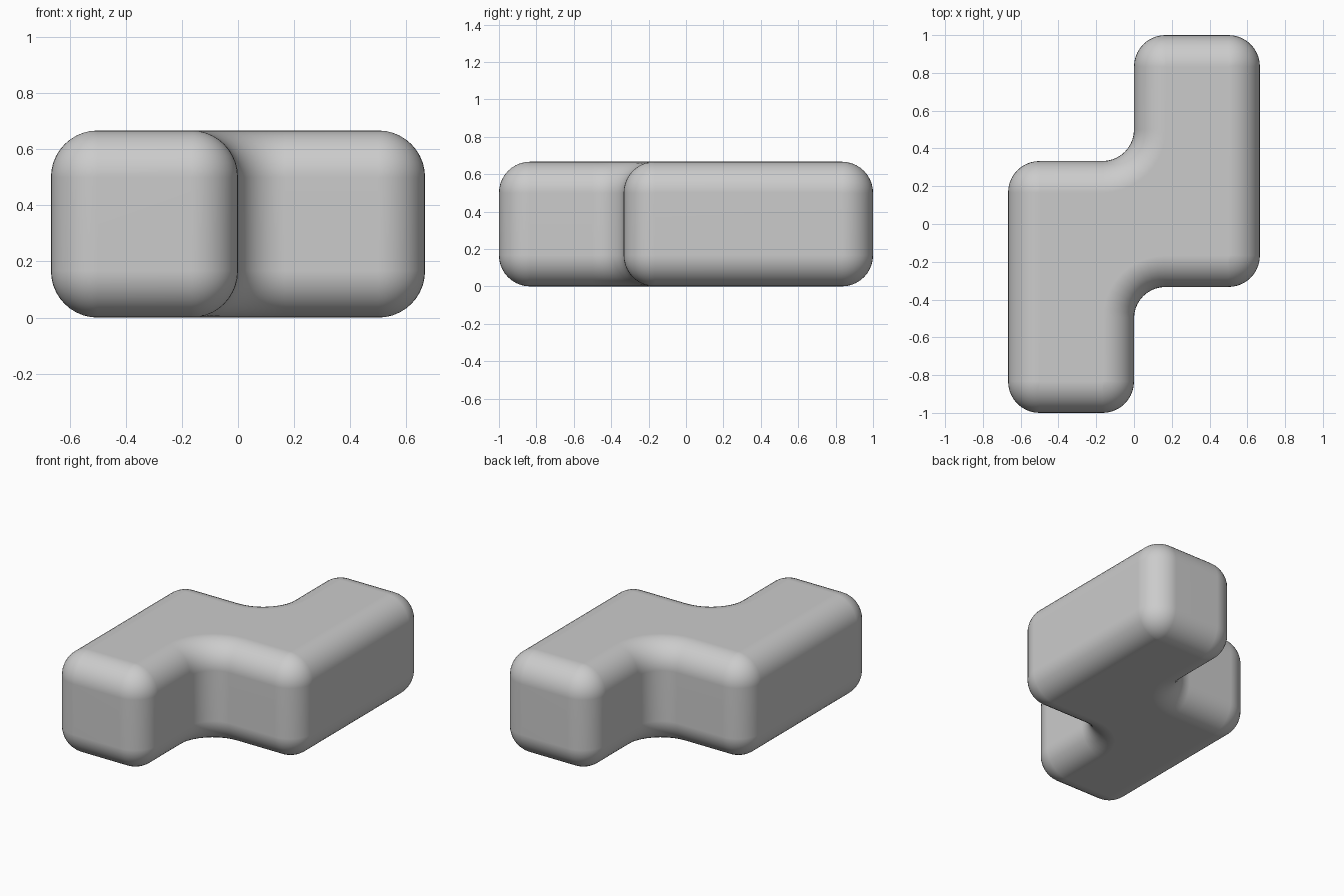
import bpy, bmesh, math
from mathutils import Vector

if "Cube" in bpy.data.objects:
    bpy.data.objects.remove(bpy.data.objects["Cube"])

U = 1 / 3            # grid unit
H = 2 * U            # height
R = U / 2            # rounding radius of every edge
SEG = 10

# Stepped outline, counter-clockwise, in grid units
outline = [Vector(p) * U for p in
           [(-2, -3), (0, -3), (0, -1), (2, -1), (2, 3), (0, 3), (0, 1), (-2, 1)]]


def ring_points(inset):
    """Outline with rounded corners, shrunk inwards by inset."""
    pts = []
    n = len(outline)
    for i, p in enumerate(outline):
        a = (p - outline[i - 1]).normalized()
        b = (outline[(i + 1) % n] - p).normalized()
        convex = a.x * b.y - a.y * b.x > 0
        radius = R - inset if convex else R + inset
        centre = p + R * (b - a)
        for k in range(SEG + 1):
            t = math.pi / 2 * k / SEG
            pts.append(centre + radius * (a * math.sin(t) - b * math.cos(t)))
    return pts


# Quarter-round profile at the bottom, mirrored at the top: (inset, z)
angles = [math.pi / 2 * k / SEG for k in range(SEG + 1)]
lower = [(R * (1 - math.sin(t)), R * (1 - math.cos(t))) for t in angles]
profile = lower + [(d, H - z) for d, z in reversed(lower)]

# Body: stack the rings, bridge them and cap both ends
bm = bmesh.new()
rings = [[bm.verts.new((p.x, p.y, z)) for p in ring_points(d)] for d, z in profile]
for r0, r1 in zip(rings, rings[1:]):
    for i in range(len(r0)):
        j = (i + 1) % len(r0)
        bm.faces.new((r0[i], r0[j], r1[j], r1[i]))
bm.faces.new(rings[0][::-1])
bm.faces.new(rings[-1])
bmesh.ops.remove_doubles(bm, verts=bm.verts[:], dist=1e-5)
bmesh.ops.recalc_face_normals(bm, faces=bm.faces[:])

mesh = bpy.data.meshes.new("stepped_block")
bm.to_mesh(mesh)
bm.free()
block = bpy.data.objects.new("stepped_block", mesh)
bpy.context.collection.objects.link(block)

# Smooth shading with flat faces kept flat
bpy.context.view_layer.objects.active = block
block.select_set(True)
bpy.ops.object.shade_smooth_by_angle(angle=math.radians(40))
block.modifiers.new("weighted_normals", 'WEIGHTED_NORMAL').keep_sharp = True
